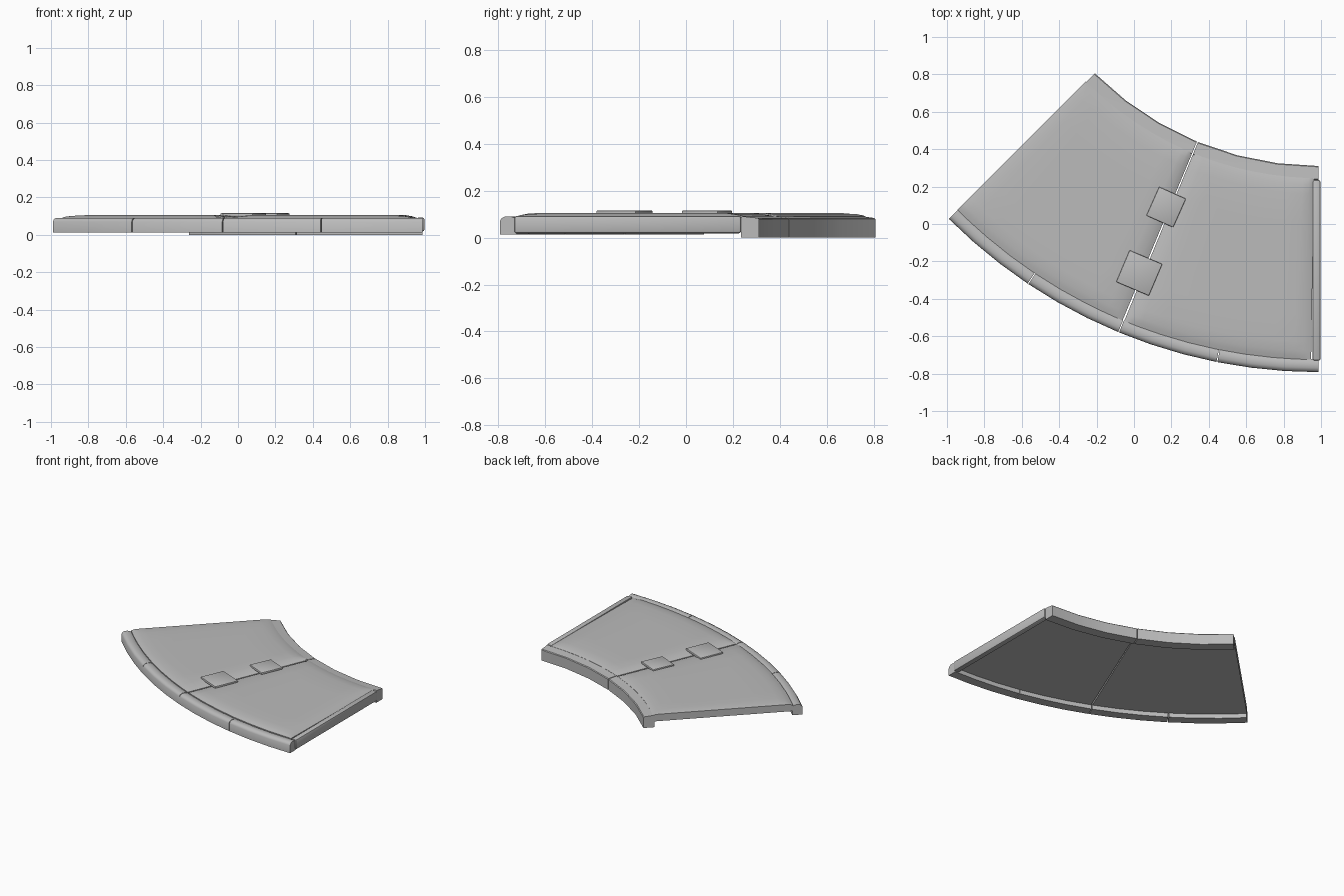
import bpy, bmesh, math
from mathutils import Matrix, Vector

cube = bpy.data.objects.get("Cube")
if cube:
    bpy.data.objects.remove(cube)

GREY = (0.5, 0.5, 0.5, 1)
mat = bpy.data.materials.new("stone_grey")
mat.use_nodes = True
mat.diffuse_color = GREY
mat.node_tree.nodes["Principled BSDF"].inputs["Base Color"].default_value = GREY

CENTRE = Vector((0.99, 2.01, 0))     # centre of the bend


def polar(r, deg, z):
    a = math.radians(deg)
    return CENTRE + Vector((-r * math.sin(a), -r * math.cos(a), z))


def finish(name, bm, angle=35):
    bmesh.ops.recalc_face_normals(bm, faces=bm.faces)
    mesh = bpy.data.meshes.new(name)
    bm.to_mesh(mesh)
    bm.free()
    obj = bpy.data.objects.new(name, mesh)
    bpy.context.collection.objects.link(obj)
    mesh.materials.append(mat)
    bpy.ops.object.select_all(action="DESELECT")
    obj.select_set(True)
    bpy.context.view_layer.objects.active = obj
    bpy.ops.object.shade_smooth_by_angle(angle=math.radians(angle))
    return obj


def sweep(name, profile, start, end, steps):
    """Carry a closed (radius, z) profile around the bend."""
    bm = bmesh.new()
    rings = [[bm.verts.new(polar(r, start + (end - start) * i / steps, z))
              for r, z in profile] for i in range(steps + 1)]
    n = len(profile)
    for a, b in zip(rings, rings[1:]):
        for j in range(n):
            k = (j + 1) % n
            bm.faces.new((a[j], a[k], b[k], b[j]))
    bm.faces.new(rings[0])
    bm.faces.new(rings[-1])
    return finish(name, bm)


def slab(name, start, end, drops):
    """Paving slab; its top falls at the outer, inner, start and end edges."""
    top, under = 0.105, 0.045
    radii = [1.765, 1.775, 1.80, 1.85, 2.0, 2.25, 2.5, 2.64, 2.69, 2.715, 2.735]
    span = end - start
    angles = [start + span * t for t in
              (0, 0.015, 0.04, 0.09, 0.2, 0.35, 0.5, 0.65, 0.8, 0.91, 0.96, 0.985, 1)]

    def height(r, a):
        mid = math.radians(1) * 2.25
        gaps = ((2.735 - r, 0.016), (r - 1.765, 0.014),
                ((a - start) * mid, drops[0]), ((end - a) * mid, drops[1]))
        return top - max(d * max(0, 1 - g / 0.09) ** 2 for g, d in gaps)

    bm = bmesh.new()
    grid = [[bm.verts.new(polar(r, a, height(r, a))) for r in radii] for a in angles]
    for a, b in zip(grid, grid[1:]):
        for j in range(len(radii) - 1):
            bm.faces.new((a[j], a[j + 1], b[j + 1], b[j]))
    # walls and underside
    rim = [e for e in bm.edges if e.is_boundary]
    wall = bmesh.ops.extrude_edge_only(bm, edges=rim)["geom"]
    for v in wall:
        if isinstance(v, bmesh.types.BMVert):
            v.co.z = under
    low = [e for e in bm.edges if e.is_boundary]
    bmesh.ops.contextual_create(bm, geom=low)
    return finish(name, bm)


def block(name, centre, size, turn=0, bevel=0.008):
    bm = bmesh.new()
    bmesh.ops.create_cube(bm, size=1, matrix=Matrix.Translation(centre)
                          @ Matrix.Rotation(math.radians(turn), 4, "Z")
                          @ Matrix.Diagonal((*size, 1)))
    bmesh.ops.bevel(bm, geom=list(bm.edges), offset=bevel, segments=2,
                    profile=0.5, affect="EDGES")
    return finish(name, bm)


# Two paving slabs, with a shallow groove where they meet
slab("paving_slab_left", 0.9, 22.4, (0.018, 0.02))
slab("paving_slab_right", 22.6, 45, (0.02, 0.008))

# Outer kerb: four stones with a rounded top
outer = [(2.732, 0.013), (2.732, 0.08), (2.745, 0.087), (2.76, 0.09),
         (2.78, 0.09), (2.795, 0.082), (2.802, 0.07), (2.802, 0.013)]
for i in range(4):
    sweep(f"outer_kerb_{i + 1}", outer, i * 11.25 + 0.05, (i + 1) * 11.25 - 0.05, 3)

# Inner kerb: two deeper stones
inner = [(1.70, 0), (1.70, 0.078), (1.705, 0.083), (1.735, 0.086),
         (1.77, 0.09), (1.775, 0.085), (1.775, 0)]
for i in range(2):
    sweep(f"inner_kerb_{i + 1}", inner, i * 22.5 + 0.1, (i + 1) * 22.5 - 0.1, 3)

# Straight end stone
block("end_stone", (0.976, -0.248, 0.055), (0.042, 0.965, 0.074), bevel=0.01)

# Two square plates over the joint
block("joint_plate_inner", (0.172, 0.09, 0.106), (0.157, 0.168, 0.018), -24, 0.005)
block("joint_plate_outer", (0.028, -0.262, 0.106), (0.19, 0.184, 0.018), -23, 0.005)
